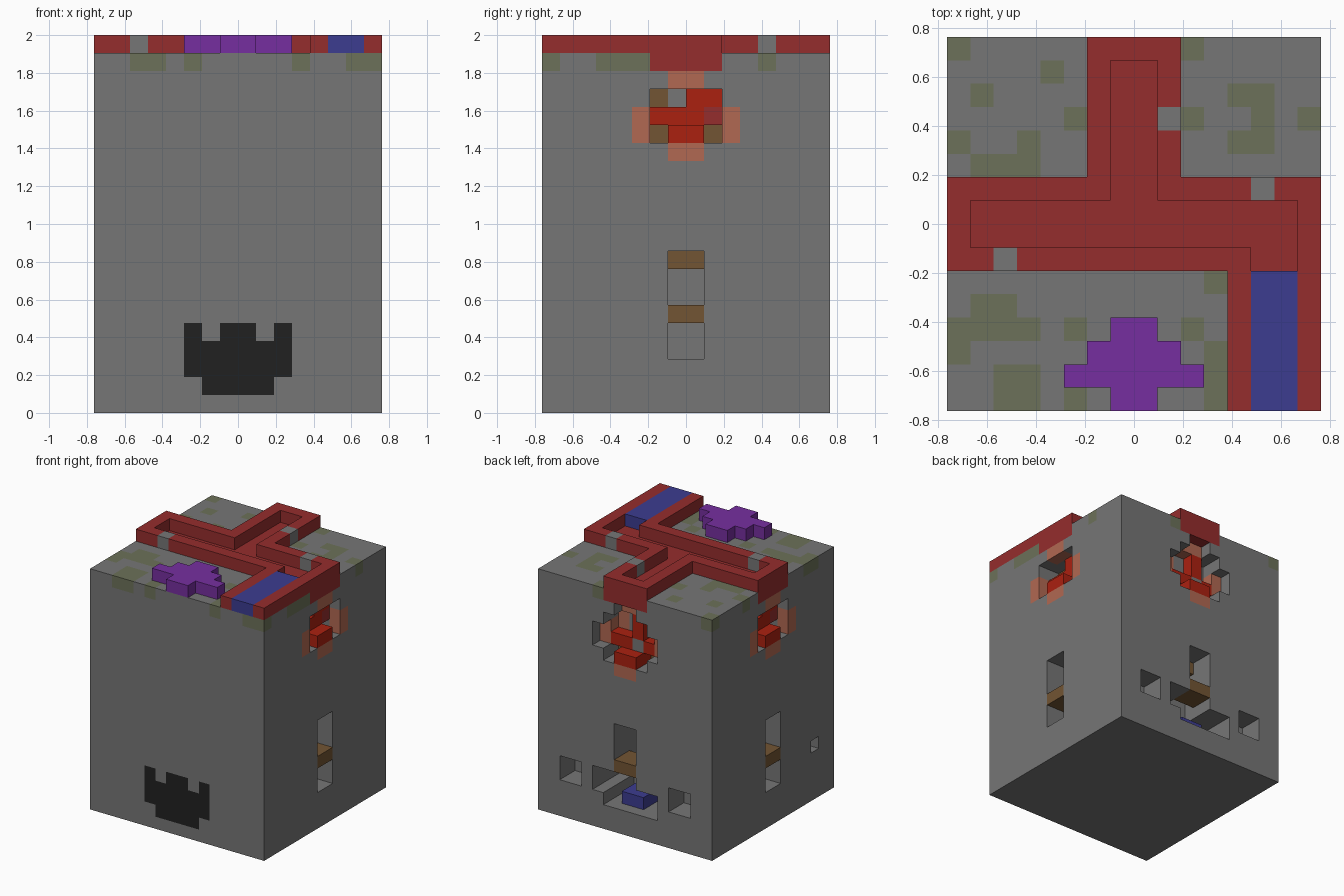
import bpy, bmesh
from mathutils import Vector

cube = bpy.data.objects.get("Cube")
if cube:
    bpy.data.objects.remove(cube, do_unlink=True)

U = 2 / 21  # size of one block

COLOURS = {
    "stone_grey": (0.18, 0.18, 0.18),
    "brick_red": (0.30, 0.026, 0.026),
    "purple": (0.18, 0.028, 0.35),
    "deep_blue": (0.045, 0.045, 0.28),
    "black": (0.015, 0.015, 0.015),
    "moss_green": (0.15, 0.165, 0.10),
    "clay_pink": (0.44, 0.14, 0.085),
    "bright_red": (0.41, 0.015, 0.005),
    "wood_brown": (0.17, 0.09, 0.033),
}
GREY, RED, PURPLE, BLUE, BLACK, MOSS, PINK, BRIGHT, BROWN = range(9)
materials = []
for name, rgb in COLOURS.items():
    m = bpy.data.materials.new(name)
    m.use_nodes = True
    m.diffuse_color = (*rgb, 1)
    m.node_tree.nodes["Principled BSDF"].inputs["Base Color"].default_value = (*rgb, 1)
    materials.append(m)

grid = {}  # block position -> (part, colour)


def fill(part, colour, x0, x1, y0, y1, z0, z1):
    """Fill a box of blocks; part None carves it away."""
    for x in range(x0, x1):
        for y in range(y0, y1):
            for z in range(z0, z1):
                if part:
                    grid[x, y, z] = (part, colour)
                else:
                    grid.pop((x, y, z), None)


def on_side(side, part, colour, a0, a1, z0, z1, d0=0, d1=1):
    """Box on a wall: a runs to the right seen from outside, d goes inwards."""
    if side == "left":
        box = (8 - d1, 8 - d0, a0, a1)
    elif side == "back":
        box = (-a1, -a0, 8 - d1, 8 - d0)
    else:
        box = (d0 - 8, d1 - 8, -a1, -a0)
    fill(part, colour, *box, z0, z1)


# Main tower
fill("tower", GREY, -8, 8, -8, 8, 0, 20)

# Mossy blocks along the roof
for x0, x1, y0, y1 in [
    (-8, -7, 7, 8), (-4, -3, 6, 7), (-7, -6, 5, 6), (-3, -2, 4, 5),
    (-8, -7, 3, 4), (-7, -4, 2, 3), (-5, -4, 3, 4), (2, 3, 7, 8),
    (4, 6, 5, 6), (5, 6, 3, 5), (4, 5, 3, 4), (7, 8, 4, 5), (2, 3, 4, 5),
    (-7, -5, -4, -3), (-8, -4, -5, -4), (-8, -7, -6, -5), (-3, -2, -5, -4),
    (-6, -4, -8, -6), (-3, -2, -8, -7), (3, 4, -3, -2), (2, 3, -5, -4),
    (3, 4, -8, -5), (6, 8, -8, -7), (7, 8, -5, -2),
]:
    fill("tower", MOSS, x0, x1, y0, y1, 19, 20)

# Channel floor, raised rim, and the hollow between the rims
arms = [(-2, 2, 2, 8), (-8, 8, -2, 2), (4, 8, -8, -2)]
hollows = [(-1, 1, 1, 7), (-7, 7, -1, 1), (5, 7, -8, -1)]
for arm in arms:
    fill("channel_rim", RED, *arm, 20, 21)
for hollow in hollows:
    fill(None, None, *hollow, 20, 21)
for floor in arms[:2] + [(5, 7, -2, -1)]:
    fill("channel_floor", RED, *floor, 19, 20)
for x, y in [(-6, -2), (5, 1), (1, 4)]:
    fill("rim_stone", GREY, x, x + 1, y, y + 1, 20, 21)
fill("water_block", BLUE, 5, 7, -8, -2, 20, 21)

# Stepped purple ornament on the roof
for x, y0, y1 in [(1, -8, -4), (2, -7, -5), (3, -7, -6)]:
    fill("roof_ornament", PURPLE, -x, x, y0, y1, 20, 21)

# Dark gate on the front
for x0, x1, z0, z1 in [(-2, 2, 1, 2), (-3, 3, 2, 4), (-3, -2, 4, 5), (-1, 1, 4, 5), (2, 3, 4, 5)]:
    fill("front_gate", BLACK, x0, x1, -8, -7, z0, z1)

# Furnace opening with glow marks on both flanks
for side in ("left", "right"):
    part = side + "_furnace"
    for a0, a1, z0, z1 in [(-1, 1, 18, 19), (-1, 1, 14, 15), (-3, -2, 15, 17), (2, 3, 15, 17)]:
        on_side(side, part, PINK, a0, a1, z0, z1)
    on_side(side, None, None, -2, 2, 15, 18, 0, 2)
    on_side(side, part, BROWN, -2, -1, 17, 18, 2, 3)
    on_side(side, part, BROWN, -2, 2, 15, 16, 2, 3)
    on_side(side, part, BRIGHT, -2, 1, 16, 17, 1, 2)
    on_side(side, part, RED, 1, 2, 16, 17, 1, 2)
    on_side(side, part, BRIGHT, 0, 2, 17, 18, 1, 2)
    on_side(side, part, BRIGHT, -1, 1, 15, 16, 0, 2)

# Larger furnace opening on the back
on_side("back", None, None, -3, 3, 15, 17, 0, 1)
on_side("back", None, None, -1, 1, 14, 19, 0, 1)
on_side("back", None, None, -2, 2, 14, 18, 0, 2)
for a0, a1, z0, z1 in [(-1, 1, 18, 19), (-3, -2, 15, 17), (2, 3, 15, 17)]:
    on_side("back", "back_furnace", PINK, a0, a1, z0, z1, 1, 2)
on_side("back", "back_furnace", PINK, -1, 1, 13, 14)
on_side("back", "back_furnace", PINK, -2, -1, 16, 18, 2, 3)
on_side("back", "back_furnace", BROWN, -2, 2, 14, 15, 2, 3)
on_side("back", "back_furnace", BRIGHT, -2, 2, 15, 16, 1, 2)
on_side("back", "back_furnace", GREY, 0, 1, 15, 16, 1, 2)
on_side("back", "back_furnace", BRIGHT, 0, 1, 16, 18, 1, 2)
on_side("back", "back_furnace", BRIGHT, -1, 1, 14, 15, 0, 2)

# Tall slots with a wooden crossbar
for side in ("left", "back", "right"):
    on_side(side, None, None, -1, 1, 3, 9, 0, 3)
    on_side(side, side + "_crossbar", BROWN, -1, 1, 5, 6, 0, 2)
    on_side(side, side + "_lintel", BROWN, -1, 1, 8, 9, 2, 3)

# Drains at the foot of the back wall, and a peephole on the right
for a0, a1, z0, z1 in [(-6, -4, 3, 5), (4, 6, 3, 5)]:
    on_side("back", None, None, a0, a1, z0, z1, 0, 2)
for a0, a1, z0, z1 in [(-3, -1, 3, 5), (-2, 3, 2, 4)]:
    on_side("back", None, None, a0, a1, z0, z1, 0, 4)
on_side("back", "drain_water", BLUE, -1, 1, 2, 3, 1, 3)
on_side("right", None, None, 5, 6, 4, 5, 0, 2)

# Build one mesh per part from the exposed block faces
meshes = {}
for cell, (part, colour) in grid.items():
    bm = meshes.setdefault(part, bmesh.new()) if part not in meshes else meshes[part]
    for axis in range(3):
        for sign in (-1, 1):
            step = [0, 0, 0]
            step[axis] = sign
            if tuple(c + s for c, s in zip(cell, step)) in grid:
                continue
            p, q = Vector(), Vector()
            p[(axis + 1) % 3] = 1
            q[(axis + 2) % 3] = 1
            o = Vector(cell)
            o[axis] += sign > 0
            loop = [o, o + p, o + p + q, o + q]
            if sign < 0:
                loop.reverse()
            face = bm.faces.new([bm.verts.new(v * U) for v in loop])
            face.material_index = colour

for part, bm in meshes.items():
    bmesh.ops.remove_doubles(bm, verts=bm.verts, dist=U / 100)
    bmesh.ops.dissolve_limit(bm, angle_limit=0.01, verts=bm.verts, edges=bm.edges,
                             delimit={"MATERIAL"})
    mesh = bpy.data.meshes.new(part)
    for m in materials:
        mesh.materials.append(m)
    if bm.faces:
        bm.to_mesh(mesh)
        bpy.context.collection.objects.link(bpy.data.objects.new(part, mesh))
    bm.free()
